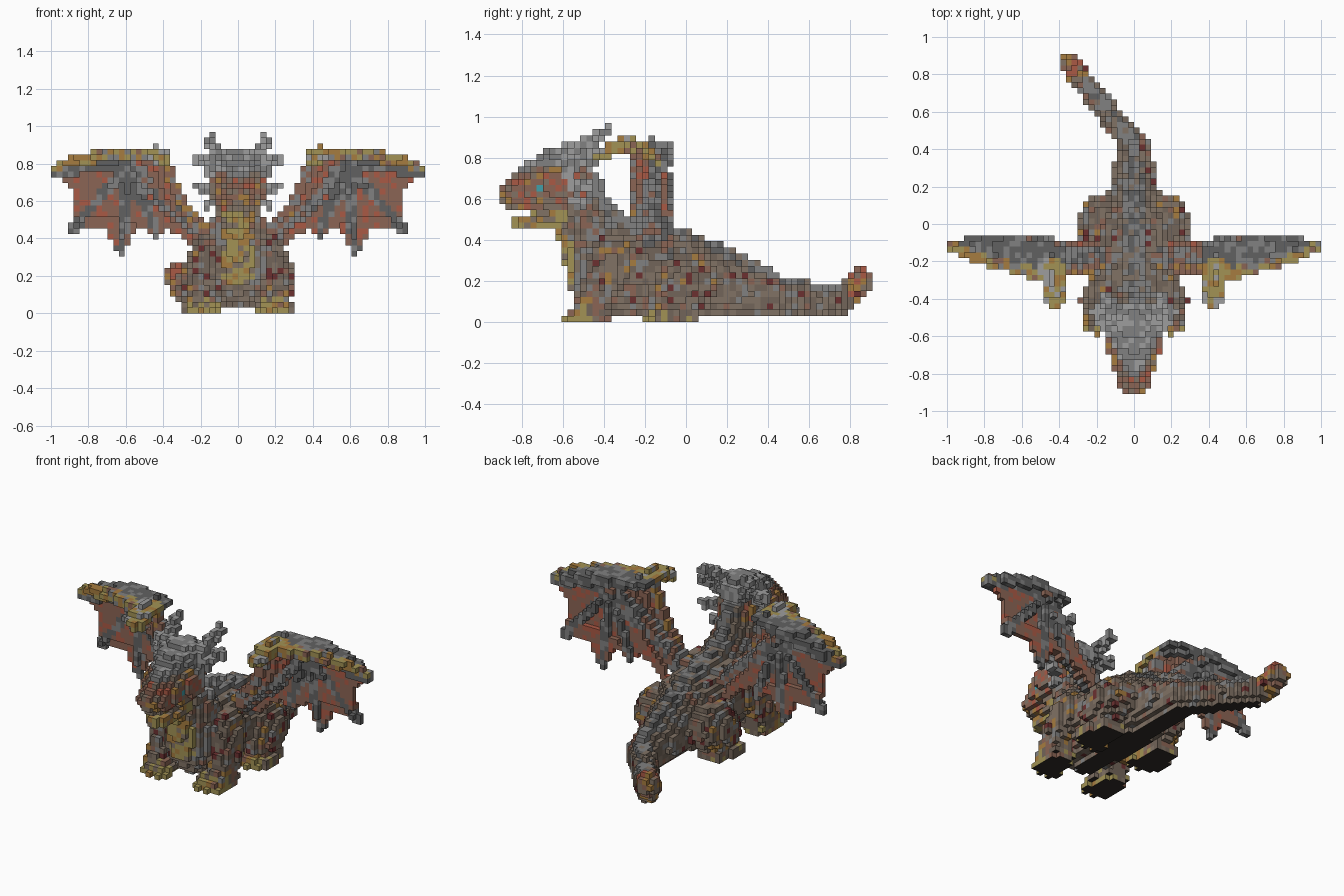
import bpy, bmesh, math, random
from mathutils import Vector

if "Cube" in bpy.data.objects:
    bpy.data.objects.remove(bpy.data.objects["Cube"])

random.seed(7)
V = 2 / 66          # voxel edge
occ = {}            # voxel -> part name, first part to claim a cell keeps it
palettes = {}

COL = {
    "brown": (0.17, 0.13, 0.10), "tan": (0.22, 0.17, 0.13), "grey": (0.22, 0.22, 0.22),
    "dark_grey": (0.12, 0.12, 0.12), "light_grey": (0.34, 0.34, 0.34), "red": (0.40, 0.10, 0.06),
    "rust": (0.26, 0.13, 0.09), "maroon": (0.15, 0.03, 0.03), "orange": (0.38, 0.20, 0.05),
    "yellow": (0.36, 0.29, 0.09), "black": (0.03, 0.025, 0.02), "teal": (0.05, 0.35, 0.40),
}
MATS = {}
for n, c in COL.items():
    MATS[n] = bpy.data.materials.new(n)
    MATS[n].diffuse_color = (*c, 1)


def cell(p):
    return tuple(math.floor(c / V) for c in p)


def blob(part, p, r):
    """Fill an ellipsoid with voxels; nothing goes below the floor."""
    lo, hi = cell([a - b for a, b in zip(p, r)]), cell([a + b for a, b in zip(p, r)])
    for i in range(lo[0], hi[0] + 1):
        dx = (((i + .5) * V - p[0]) / r[0]) ** 2
        for j in range(lo[1], hi[1] + 1):
            dy = dx + (((j + .5) * V - p[1]) / r[1]) ** 2
            if dy > 1:
                continue
            for k in range(max(lo[2], 0), hi[2] + 1):
                if dy + (((k + .5) * V - p[2]) / r[2]) ** 2 <= 1:
                    occ.setdefault((i, j, k), part)


def flip(p, s):
    return (p[0] * s, *p[1:])


def chain(part, path, sides=(1,)):
    """Sweep blobs along a path of (x, y, z, r) or (x, y, z, rx, ry, rz)."""
    full = [q if len(q) == 6 else (*q[:3], q[3], q[3], q[3]) for q in path]
    for a, b in zip(full, full[1:]):
        n = max(1, int((Vector(b[:3]) - Vector(a[:3])).length / (V * .5)))
        for t in range(n + 1):
            q = [u + (w - u) * t / n for u, w in zip(a, b)]
            for s in sides:
                blob(part, flip(q[:3], s), q[3:])


def fan(part, hub, tips, scallop):
    """Thin skin stretched from a hub between neighbouring tips, hollowed at the rim."""
    h = Vector(hub)
    for a, b in zip(tips, tips[1:]):
        a, b = Vector(a[:3]), Vector(b[:3])
        for i in range(61):
            rim = h + (a.lerp(b, i / 60) - h) * (1 - scallop * math.sin(math.pi * i / 60))
            for t in range(61):
                p = h.lerp(rim, t / 60)
                for s in (1, -1):
                    occ.setdefault(cell(flip(p, s)), part)


BOTH = (1, -1)
palettes.update(
    eyes=["teal"], horns=["light_grey", "grey"], head_crest=["light_grey", "grey", "grey"],
    head=["rust", "red", "orange", "rust", "tan", "tan"], jaw=["yellow", "orange", "yellow", "tan"],
    belly_plates=["yellow", "yellow", "orange", "tan"], back_ridge=["grey", "grey", "dark_grey", "tan"],
    neck=["grey", "brown", "grey", "rust", "tan"], claws=["yellow", "yellow", "orange"],
    feet=["yellow", "rust", "tan", "brown", "brown"],
    legs=["brown", "tan", "rust", "brown", "tan", "grey", "brown", "tan", "orange", "maroon"],
    tail_tip=["rust", "orange", "red", "tan"],
    body=["brown"] * 6 + ["tan"] * 6 + ["grey", "grey", "rust", "maroon"],
    wing_thumbs=["yellow", "yellow", "orange", "light_grey"],
    wing_edges=["orange", "orange", "grey", "yellow", "rust"],
    shoulder_edges=["orange", "rust", "rust", "grey"],
    wing_bones=["grey", "dark_grey", "dark_grey"], wing_arms=["grey", "dark_grey", "rust", "grey"],
    wing_membranes=["rust", "rust", "rust", "red"])

# head
chain("eyes", [(.105, -.715, .65, .02), (.106, -.715, .65, .02)], BOTH)
chain("horns", [(.09, -.58, .80, .04), (.13, -.48, .87, .038), (.14, -.39, .93, .03)], BOTH)
chain("horns", [(.12, -.57, .74, .04), (.16, -.50, .79, .035), (.19, -.45, .84, .025)], BOTH)
chain("horns", [(.12, -.56, .79, .035), (.17, -.52, .80, .03), (.22, -.48, .82, .022)], BOTH)
chain("horns", [(.12, -.56, .66, .035), (.17, -.50, .66, .03), (.21, -.46, .68, .02)], BOTH)
chain("horns", [(.11, -.55, .60, .03), (.17, -.49, .57, .022)], BOTH)
chain("head_crest", [(0, -.76, .735, .06, .05, .035), (0, -.66, .79, .11, .06, .05),
                     (0, -.55, .82, .13, .07, .06), (0, -.48, .80, .11, .06, .07)])
chain("head", [(0, -.57, .67, .15, .12, .14), (0, -.66, .67, .15, .11, .13),
               (0, -.78, .645, .11, .08, .10), (0, -.855, .615, .08, .05, .065)])
chain("jaw", [(0, -.62, .52, .09, .08, .07), (0, -.69, .505, .08, .05, .05), (0, -.75, .485, .07, .05, .035),
              (0, -.81, .485, .05, .04, .03)])

# neck and chest plates
chain("belly_plates", [(0, -.61, .48, .075, .03, .04), (0, -.58, .40, .08, .04, .04),
                       (0, -.56, .30, .085, .035, .04), (0, -.535, .18, .08, .035, .04)])
chain("back_ridge", [(0, -.46, .70, .06, .04, .05), (0, -.40, .56, .06, .04, .05), (0, -.28, .48, .06, .04, .035),
                     (0, 0, .425, .06, .04, .03), (0, .15, .35, .05, .04, .03), (0, .30, .265, .05, .04, .03),
                     (0, .43, .205, .04, .04, .03), (-.14, .60, .165, .035, .04, .03), (-.25, .75, .15, .03, .03, .03)])
for i in range(8):      # low serrations along the spine
    y = i * .06
    blob("back_ridge", (0, y, .445 - .48 * y), (.03, .025, .03))
chain("neck", [(0, -.44, .42, .16, .14, .11), (0, -.50, .53, .13, .11, .10), (0, -.54, .66, .12, .10, .10)])

# legs, feet and claws
for y in (-.57, -.175):
    for x in (.13, .19, .25):
        dy = .02 * (x > .2)
        chain("claws", [(x, y + .05, .03, .03), (x, y + dy, .02, .027)], BOTH)
chain("feet", [(.19, -.50, .045, .095, .07, .055), (.20, -.41, .04, .085, .05, .055)], BOTH)
chain("feet", [(.20, -.12, .03, .10, .06, .04), (.20, .02, .03, .09, .055, .045)], BOTH)
chain("legs", [(.17, -.36, .30, .09, .12, .13), (.215, -.41, .19, .075, .09, .09), (.21, -.47, .07, .075, .08, .07)], BOTH)
chain("legs", [(.18, .0, .20, .12, .15, .15), (.20, -.05, .14, .10, .13, .11)], BOTH)

# body and tail
chain("tail_tip", [(-.31, .80, .15, .06, .05, .08), (-.34, .855, .195, .06, .055, .07)])
chain("body", [(0, -.45, .27, .17, .12, .235), (0, -.25, .25, .21, .1, .22), (0, 0, .23, .21, .1, .20),
               (0, .15, .19, .14, .08, .165), (0, .30, .15, .11, .06, .125), (0, .43, .12, .09, .05, .095),
               (-.14, .60, .105, .07, .05, .08), (-.25, .74, .105, .065, .05, .075), (-.31, .81, .15, .06, .05, .07)])

# wings
wrist = (.57, -.12, .80)
tips = [(.975, -.12, .755), (.885, -.08, .45), (.63, -.07, .335), (.44, -.09, .43), (.20, -.12, .35)]
front_edge = [(.15, -.21, .42, .03), (.28, -.25, .56, .03), (.345, -.25, .70, .03), (.40, -.25, .85, .035)]
chain("wing_thumbs", [(.44, -.24, .86, .07, .05, .035), (.43, -.33, .86, .065, .05, .035),
                      (.42, -.41, .82, .05, .035, .04)], BOTH)
chain("wing_edges", [(.46, -.285, .85, .04), (.64, -.235, .85, .035), (.88, -.165, .82, .03),
                     (.975, -.12, .765, .025)], BOTH)
chain("shoulder_edges", front_edge, BOTH)
chain("wing_bones", [(.42, -.18, .86, .06, .07, .035), (.64, -.14, .845, .05, .085, .045),
                     (.84, -.115, .80, .045, .06, .04), (.96, -.11, .765, .025)], BOTH)
for t in tips[:4]:
    chain("wing_bones", [(*wrist, .04), (*t, .026)], BOTH)
chain("wing_arms", [(.13, -.19, .39, .06), (.35, -.17, .565, .05, .06, .05), (*wrist, .05)], BOTH)
fan("wing_membranes", wrist, tips, .2)
fan("wing_membranes", wrist, front_edge, 0)

# one blocky mesh per part, keeping only the exposed faces
DIRS = [(a, s) for a in range(3) for s in (1, 0)]
for part, names in palettes.items():
    bm, verts = bmesh.new(), {}
    for c in sorted(k for k, v in occ.items() if v == part):
        shade = random.randrange(len(names))
        for a, s in DIRS:
            nb = list(c)
            nb[a] += 1 if s else -1
            if tuple(nb) in occ:
                continue
            loop = []
            for u, w in ((0, 0), (1, 0), (1, 1), (0, 1)):
                q = list(c)
                q[a] += s
                q[(a + 1) % 3] += u
                q[(a + 2) % 3] += w
                q = tuple(q)
                if q not in verts:
                    verts[q] = bm.verts.new(Vector(q) * V)
                loop.append(verts[q])
            f = bm.faces.new(loop if s else loop[::-1])
            # dark soles and belly underside
            f.material_index = len(names) if a == 2 and not s and c[2] < 2 else shade
    me = bpy.data.meshes.new(part)
    for n in names + ["black"]:
        me.materials.append(MATS[n])
    bm.to_mesh(me)
    bm.free()
    bpy.context.collection.objects.link(bpy.data.objects.new(part, me))

for m in bpy.data.materials:
    if m.users and not m.is_grease_pencil:
        m.use_nodes = True
        m.node_tree.nodes["Principled BSDF"].inputs["Base Color"].default_value = m.diffuse_color
